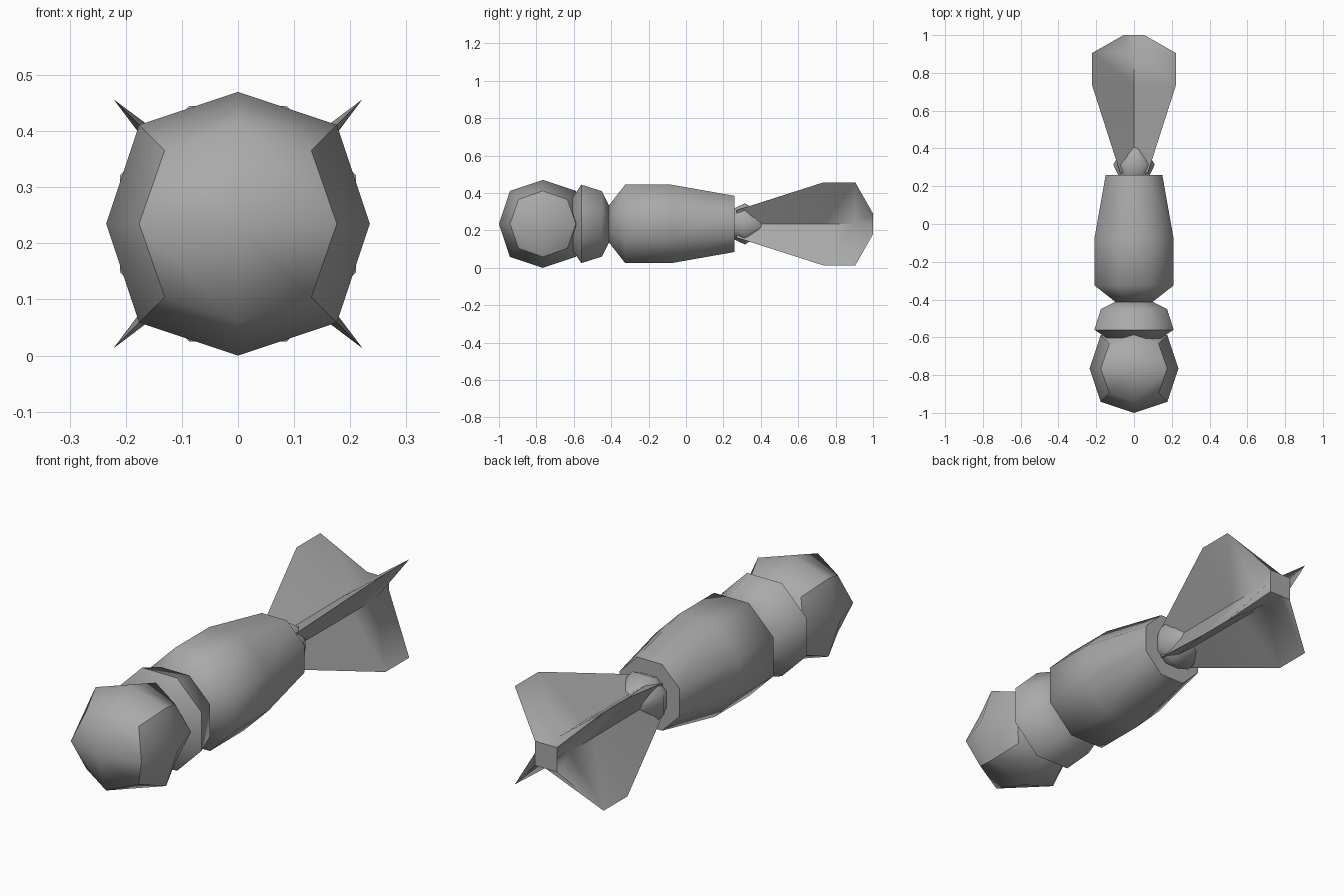
import bpy, bmesh
from math import sin, cos, pi, radians

if "Cube" in bpy.data.objects:
    bpy.data.objects.remove(bpy.data.objects["Cube"])

MID = 0.235  # height of the long axis

grey = bpy.data.materials.new("plain grey")
grey.use_nodes = True
colour = (0.4, 0.4, 0.4, 1)
grey.diffuse_color = colour
grey.node_tree.nodes["Principled BSDF"].inputs["Base Color"].default_value = colour


def finish(name, bm, angle=60, sharp=None):
    """Turn a bmesh into a smooth-shaded grey object on the long axis."""
    bmesh.ops.recalc_face_normals(bm, faces=bm.faces)
    for f in bm.faces:
        f.smooth = True
    for e in bm.edges:
        if sharp:
            e.smooth = not sharp(e)
        else:
            e.smooth = e.calc_face_angle(0) < radians(angle)
    mesh = bpy.data.meshes.new(name)
    bm.to_mesh(mesh)
    bm.free()
    mesh.materials.append(grey)
    ob = bpy.data.objects.new(name, mesh)
    ob.location.z = MID
    bpy.context.collection.objects.link(ob)
    return ob


def loft(name, sections):
    """Skin capped rings of (x, z) points placed along y."""
    bm = bmesh.new()
    rings = [[bm.verts.new((x, y, z)) for x, z in pts] for y, pts in sections]
    for a, b in zip(rings, rings[1:]):
        n = len(a)
        for i in range(n):
            j = (i + 1) % n
            bm.faces.new((a[i], a[j], b[j], b[i]))
    bm.faces.new(rings[0])
    bm.faces.new(rings[-1])
    return finish(name, bm)


def octagon(flat):
    """Flat-topped octagon, given the distance from centre to a flat."""
    r = flat / cos(pi / 8)
    return [(r * cos(pi / 8 + i * pi / 4), r * sin(pi / 8 + i * pi / 4)) for i in range(8)]


def star(tip, valley):
    """Four diagonal points with valleys on the axes between them."""
    return [(valley, 0), (tip, tip), (0, valley), (-tip, tip),
            (-valley, 0), (-tip, -tip), (0, -valley), (tip, -tip)]


def turned(name, profile):
    loft(name, [(y, octagon(r)) for y, r in profile])


# Rounded nose: a cube divided once and softened at edges and corners
bm = bmesh.new()
bmesh.ops.create_cube(bm, size=2)
bmesh.ops.subdivide_edges(bm, edges=bm.edges[:], cuts=1, use_grid_fill=True)
soften = {1: 1.0, 2: 0.75, 3: 0.556}
border = set()
for v in bm.verts:
    count = sum(abs(c) > 0.5 for c in v.co)
    if count > 1 and abs(v.co.x) > 0.5:
        border.add(v)
    v.co *= soften[count] * MID


def side_border(e):
    a, b = e.verts
    return a in border and b in border and a.co.x * b.co.x > 0


nose = finish("nose", bm, sharp=side_border)
nose.location.y = -0.765

# Collar, body and tail socket
turned("collar", [(-0.62, 0.12), (-0.56, 0.21), (-0.45, 0.175), (-0.41, 0.095)])
turned("body", [(-0.415, 0.095), (-0.325, 0.21), (-0.08, 0.21), (0.26, 0.15)])
turned("tail_socket", [(0.24, 0.075), (0.315, 0.11), (0.46, 0.02)])

# Four diagonal tail fins joined at a square core
loft("tail_fins", [(0.27, star(0.073, 0.052)), (0.735, star(0.222, 0.055)),
                   (0.905, star(0.222, 0.055)), (1.0, star(0.055, 0.055))])
